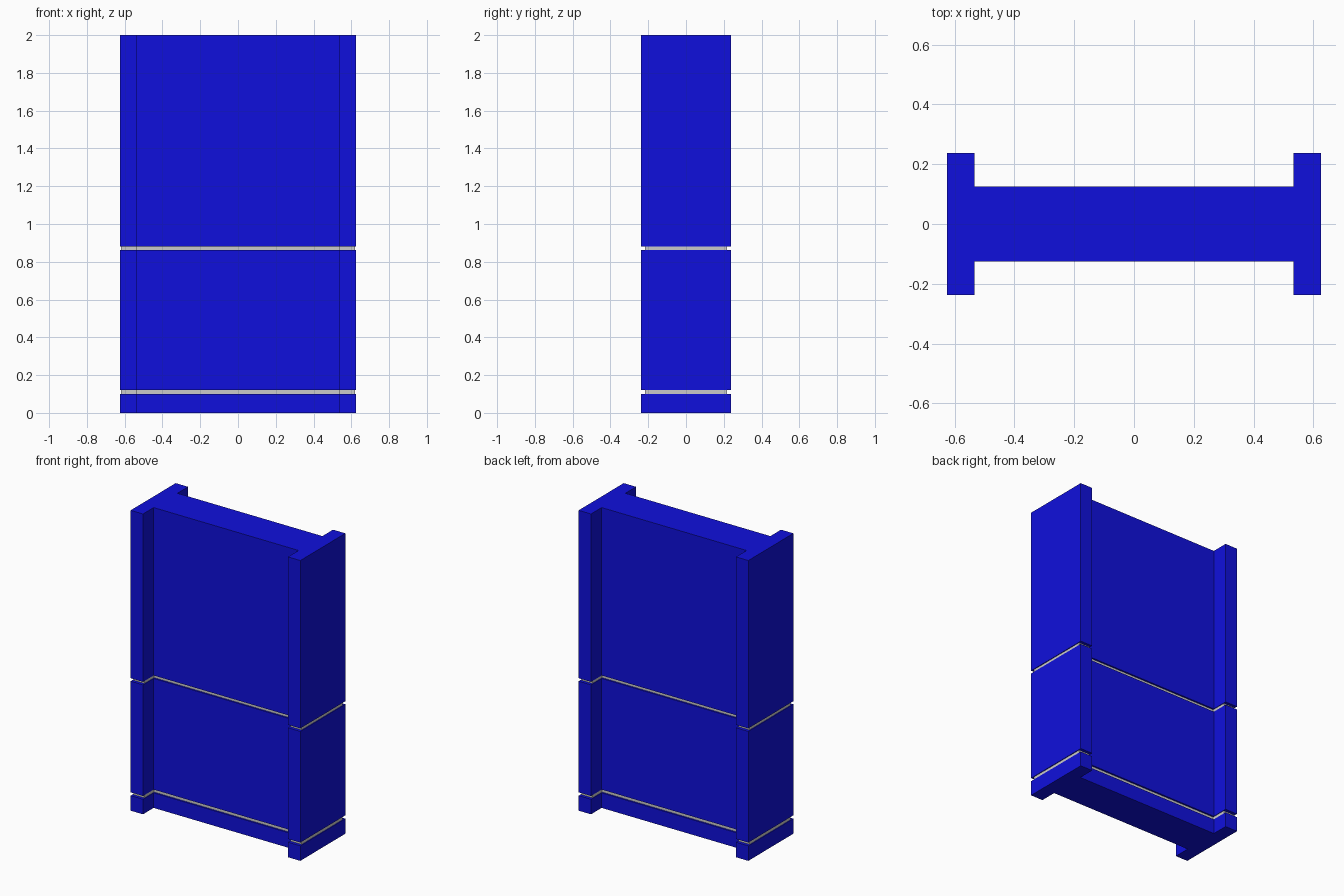
import bpy, bmesh

if "Cube" in bpy.data.objects:
    bpy.data.objects.remove(bpy.data.objects["Cube"])

blue = bpy.data.materials.new("blue")
blue.diffuse_color = (0.005, 0.005, 0.72, 1)
blue.use_nodes = True
blue.node_tree.nodes["Principled BSDF"].inputs["Base Color"].default_value = blue.diffuse_color


def h_prism(name, z0, z1, half_x, half_y, inner_x, web_y, mat=None):
    """Extrude an H-shaped plan between two heights."""
    quarter = [(inner_x, web_y), (inner_x, half_y), (half_x, half_y)]
    right = quarter + [(x, -y) for x, y in reversed(quarter)]
    outline = right + [(-x, -y) for x, y in right]
    bm = bmesh.new()
    face = bm.faces.new([bm.verts.new((x, y, z0)) for x, y in outline])
    ext = bmesh.ops.extrude_face_region(bm, geom=[face])
    top = [v for v in ext["geom"] if isinstance(v, bmesh.types.BMVert)]
    bmesh.ops.translate(bm, verts=top, vec=(0, 0, z1 - z0))
    bmesh.ops.recalc_face_normals(bm, faces=bm.faces)
    mesh = bpy.data.meshes.new(name)
    bm.to_mesh(mesh)
    bm.free()
    obj = bpy.data.objects.new(name, mesh)
    bpy.context.collection.objects.link(obj)
    if mat:
        mesh.materials.append(mat)
    return obj


# Blue panel sections with end posts
for name, z0, z1 in [("base_section", 0, 0.10),
                     ("lower_section", 0.122, 0.862),
                     ("upper_section", 0.882, 2.0)]:
    h_prism(name, z0, z1, 0.625, 0.237, 0.534, 0.125, blue)

# Grey recessed strips filling the grooves between sections
for name, z0, z1 in [("lower_groove_strip", 0.10, 0.122),
                     ("upper_groove_strip", 0.862, 0.882)]:
    h_prism(name, z0, z1, 0.62, 0.216, 0.538, 0.114)
